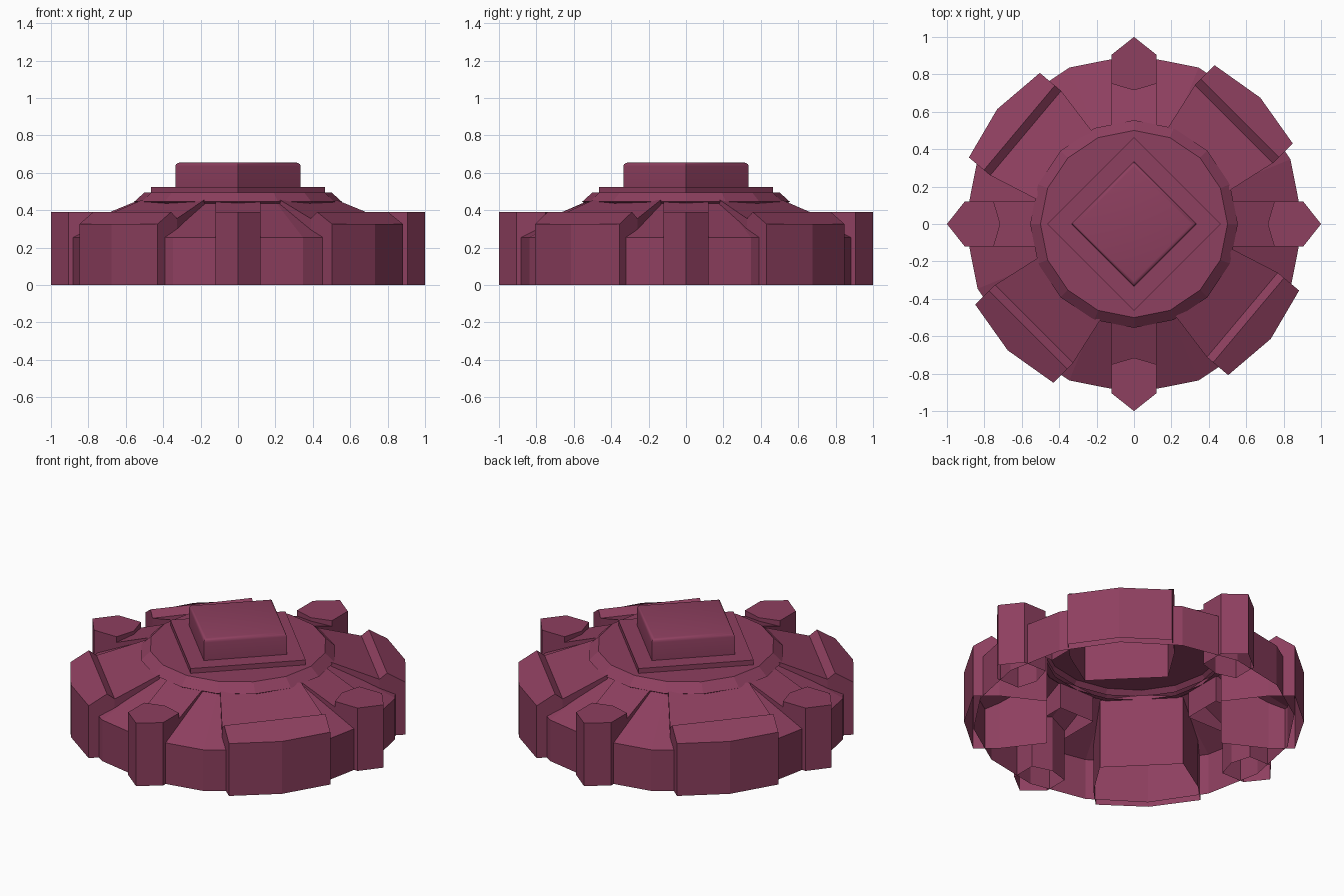
import bpy, bmesh, math
from mathutils import Matrix, Vector

if "Cube" in bpy.data.objects:
    bpy.data.objects.remove(bpy.data.objects["Cube"])

mat = bpy.data.materials.new("plum")
mat.diffuse_color = (0.27, 0.05, 0.115, 1)
mat.use_nodes = True
mat.node_tree.nodes["Principled BSDF"].inputs["Base Color"].default_value = mat.diffuse_color


def finish(name, bm, angle=0.0):
    """Turn a bmesh into a named, coloured object, rotated about z."""
    bmesh.ops.rotate(bm, verts=bm.verts, cent=(0, 0, 0),
                     matrix=Matrix.Rotation(math.radians(angle), 3, 'Z'))
    bmesh.ops.recalc_face_normals(bm, faces=bm.faces)
    me = bpy.data.meshes.new(name)
    bm.to_mesh(me)
    bm.free()
    me.materials.append(mat)
    ob = bpy.data.objects.new(name, me)
    bpy.context.collection.objects.link(ob)
    return ob


def lathe(name, profile, sides=16, cap=False):
    """Revolve (radius, z) points into flat-sided rings."""
    bm = bmesh.new()
    rings = []
    for r, z in profile:
        rings.append([bm.verts.new((r * math.cos(math.tau * i / sides),
                                    r * math.sin(math.tau * i / sides), z))
                      for i in range(sides)])
    for a, b in zip(rings, rings[1:]):
        for i in range(sides):
            j = (i + 1) % sides
            bm.faces.new((a[i], a[j], b[j], b[i]))
    if cap:
        bm.faces.new(rings[-1])
    return finish(name, bm)


def add_skirted(name, outline, tops, z_low, angle):
    """Top faces over an outline of (x, y, z), with walls dropped to z_low; open below."""
    bm = bmesh.new()
    up = [bm.verts.new(p) for p in outline]
    low = [bm.verts.new((p[0], p[1], z_low)) for p in outline]
    for t in tops:
        bm.faces.new([up[i] for i in t])
    n = len(up)
    for i in range(n):
        j = (i + 1) % n
        bm.faces.new((low[i], low[j], up[j], up[i]))
    return finish(name, bm, angle)


# Main body: open-bottomed 16-sided wall with a conical roof
lathe("body_shell", [(0.905, 0), (0.905, 0.255), (0.50, 0.455)])

# Raised collar closing the middle
lathe("collar", [(0.50, 0.43), (0.53, 0.43), (0.555, 0.445), (0.50, 0.495)], cap=True)

# Four wide armour blocks, one pair turned slightly
half = [(0.905, 0.295, 0.325), (0.80, 0.295, 0.39), (0.756, 0.295, 0.355),
        (0.49, 0.235, 0.455)]
outline = ([(0.955, 0, 0.325)] + half
           + [(x, -y, z) for x, y, z in reversed(half)])
tops = [(0, 1, 2, 7, 8), (2, 3, 6, 7), (3, 4, 5, 6)]
for k, a in enumerate((45, 140, 225, 320)):
    add_skirted(f"armour_block_{k + 1}", outline, tops, 0, a)

# Four pointed posts, each with a sloping rib running up to the collar
post = [(1.0, 0), (0.905, 0.12), (0.75, 0.12), (0.715, 0), (0.75, -0.12), (0.905, -0.12)]
rib = [(0.80, 0.12, 0.335), (0.50, 0.12, 0.455), (0.50, -0.12, 0.455), (0.80, -0.12, 0.335)]
for k in range(4):
    add_skirted(f"post_{k + 1}", [(x, y, 0.39) for x, y in post],
                [tuple(range(6))], 0, 90 * k)
    add_skirted(f"rib_{k + 1}", rib, [(0, 1, 2, 3)], 0.27, 90 * k)


def diamond(name, r, z0, z1, bevel=0):
    """Square block standing on its corner in plan."""
    bm = bmesh.new()
    bmesh.ops.create_cone(bm, cap_ends=True, segments=4, radius1=r, radius2=r, depth=z1 - z0)
    for v in bm.verts:
        a = math.radians(90 * round(math.degrees(math.atan2(v.co.y, v.co.x)) / 90))
        v.co = Vector((r * math.cos(a), r * math.sin(a), v.co.z + (z0 + z1) / 2))
    if bevel:
        top = [e for e in bm.edges if all(v.co.z > z1 - 1e-4 for v in e.verts)]
        bmesh.ops.bevel(bm, geom=top, offset=bevel, segments=3, profile=0.5, affect='EDGES')
    return finish(name, bm)


# Diamond plinth and rounded cap
diamond("diamond_plinth", 0.465, 0.495, 0.525)
cap = diamond("diamond_cap", 0.335, 0.52, 0.655, 0.02)
bpy.context.view_layer.objects.active = cap
cap.select_set(True)
bpy.ops.object.shade_smooth_by_angle(angle=math.radians(40))
